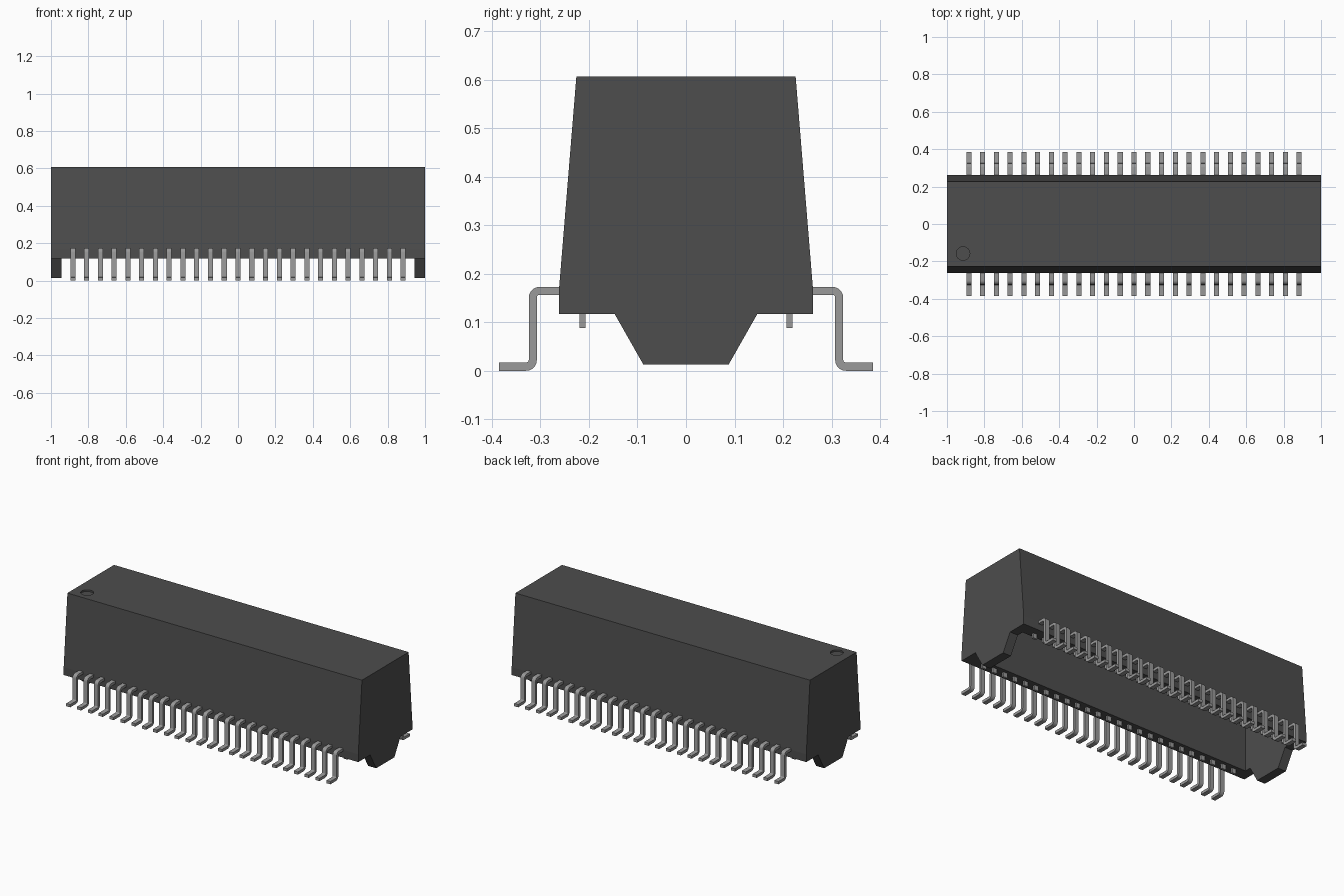
import bpy, bmesh, math
from mathutils import Vector

cube = bpy.data.objects.get("Cube")
if cube:
    bpy.data.objects.remove(cube, do_unlink=True)


def material(name, value):
    m = bpy.data.materials.new(name)
    m.use_nodes = True
    col = (value, value, value, 1)
    m.diffuse_color = col
    bsdf = m.node_tree.nodes["Principled BSDF"]
    bsdf.inputs["Base Color"].default_value = col
    bsdf.inputs["Roughness"].default_value = 0.6
    return m


PLASTIC = material("dark grey plastic", 0.075)
METAL = material("grey metal", 0.32)


def prism(bm, outline, x0, x1):
    """Extrude a closed (y, z) outline from x0 to x1."""
    face = bm.faces.new([bm.verts.new((x0, y, z)) for y, z in outline])
    ext = bmesh.ops.extrude_face_region(bm, geom=[face])
    verts = [g for g in ext["geom"] if isinstance(g, bmesh.types.BMVert)]
    bmesh.ops.translate(bm, verts=verts, vec=(x1 - x0, 0, 0))


def make_object(name, bm, mat):
    bmesh.ops.recalc_face_normals(bm, faces=bm.faces[:])
    mesh = bpy.data.meshes.new(name)
    bm.to_mesh(mesh)
    bm.free()
    mesh.materials.append(mat)
    ob = bpy.data.objects.new(name, mesh)
    bpy.context.collection.objects.link(ob)
    return ob


def rect(y0, y1, z0, z1):
    return [(y0, z0), (y1, z0), (y1, z1), (y0, z1)]


def cut(target, cutter):
    cutter.hide_render = True
    mod = target.modifiers.new("cut", "BOOLEAN")
    mod.operation = "DIFFERENCE"
    mod.solver = "EXACT"
    mod.object = cutter
    bpy.context.view_layer.objects.active = target
    bpy.ops.object.modifier_apply(modifier=mod.name)
    bpy.data.objects.remove(cutter, do_unlink=True)


# Housing: tapered block with a wedge-shaped foot underneath
half = [(0.088, 0.013), (0.147, 0.117), (0.262, 0.117), (0.262, 0.165), (0.226, 0.606)]
bm = bmesh.new()
prism(bm, half + [(-y, z) for y, z in reversed(half)], -1, 1)
housing = make_object("housing", bm, PLASTIC)

# Socket cavity open to the bottom, leaving the foot only at the two ends
bm = bmesh.new()
prism(bm, rect(-0.187, 0.187, -0.1, 0.5), -0.945, 0.945)
cut(housing, make_object("cavity_cutter", bm, PLASTIC))

# Round dimple marking the first pin
bm = bmesh.new()
bmesh.ops.create_cone(bm, cap_ends=True, segments=32, radius1=0.036, radius2=0.036, depth=0.04)
bmesh.ops.translate(bm, verts=bm.verts[:], vec=(-0.914, -0.158, 0.616))
cut(housing, make_object("dimple_cutter", bm, PLASTIC))


def arc(cy, cz, r, a0, a1, n=5):
    return [(cy + r * math.cos(math.radians(a0 + (a1 - a0) * i / n)),
             cz + r * math.sin(math.radians(a0 + (a1 - a0) * i / n))) for i in range(n + 1)]


# Gull-wing lead outline: shoulder, leg and foot with rounded bends
R, r = 0.022, 0.0055
lead = ([(0.25, 0.173)] + arc(0.324 - R, 0.173 - R, R, 90, 0)
        + arc(0.324 + r, 0.017 + r, r, 180, 270)
        + [(0.385, 0.017), (0.385, 0.0)]
        + arc(0.3075 + R, R, R, 270, 180)
        + arc(0.3075 - r, 0.1565 - r, r, 0, 90) + [(0.25, 0.1565)])

# Two rows of 25 leads, each with a short contact tail under the rim
COUNT, PITCH, WIDTH = 25, 0.0736, 0.027
for row, s in (("front", -1), ("back", 1)):
    leads, tails = bmesh.new(), bmesh.new()
    for i in range(COUNT):
        x = (i - (COUNT - 1) / 2) * PITCH
        prism(leads, [(s * y, z) for y, z in lead], x - WIDTH / 2, x + WIDTH / 2)
        prism(tails, rect(s * 0.207, s * 0.22, 0.088, 0.125), x - WIDTH / 2, x + WIDTH / 2)
    ob = make_object(row + "_leads", leads, METAL)
    make_object(row + "_contact_tails", tails, METAL)
    # Smooth the bends, keep the edges crisp
    bpy.ops.object.select_all(action="DESELECT")
    ob.select_set(True)
    bpy.context.view_layer.objects.active = ob
    bpy.ops.object.shade_smooth_by_angle(angle=math.radians(30))
